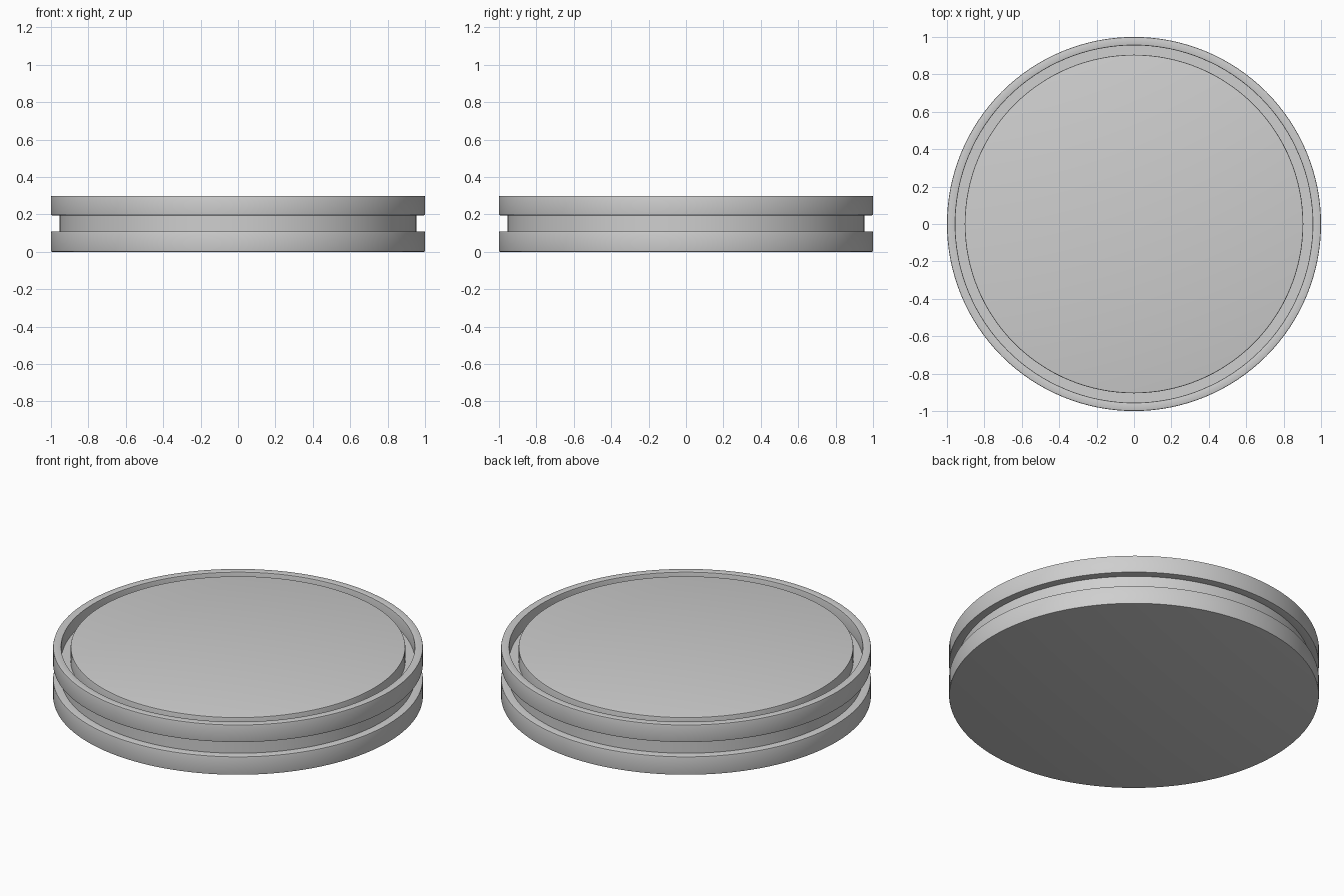
import bpy, bmesh, math

if "Cube" in bpy.data.objects:
    bpy.data.objects.remove(bpy.data.objects["Cube"])

SEG = 128

# One plain grey for the whole disc
grey = bpy.data.materials.new("light_grey")
grey.diffuse_color = (0.62, 0.62, 0.62, 1)
grey.use_nodes = True
grey.node_tree.nodes["Principled BSDF"].inputs["Base Color"].default_value = grey.diffuse_color

# Half profile (radius, height, bevel): side groove, raised rim, top groove, centre plate
B = 0.008
profile = [
    (1.0, 0.0, B), (1.0, 0.11, B), (0.955, 0.11, 0), (0.955, 0.195, 0),
    (1.0, 0.195, B), (1.0, 0.30, B), (0.955, 0.30, B), (0.955, 0.22, 0),
    (0.905, 0.22, 0), (0.905, 0.30, B),
]


def rounded(points):
    """Round marked corners with three points each."""
    out = []
    full = [(0, 0, 0)] + points + [(0, 0.30, 0)]
    for a, p, c in zip(full, full[1:], full[2:]):
        if not p[2]:
            out.append(p[:2])
            continue
        ends = []
        for q in (a, c):
            d = math.hypot(q[0] - p[0], q[1] - p[1])
            ends.append([p[i] + (q[i] - p[i]) * p[2] / d for i in (0, 1)])
        mid = [(ends[0][i] + ends[1][i]) * 0.207 + p[i] * 0.586 for i in (0, 1)]
        out += [ends[0], mid, ends[1]]
    return out


# Lathe the profile into rings and cap top and bottom
bm = bmesh.new()
rings = []
for r, z in rounded(profile):
    rings.append([bm.verts.new((r * math.cos(2 * math.pi * i / SEG),
                                r * math.sin(2 * math.pi * i / SEG), z))
                  for i in range(SEG)])
for lo, hi in zip(rings, rings[1:]):
    for i in range(SEG):
        j = (i + 1) % SEG
        bm.faces.new((lo[i], lo[j], hi[j], hi[i]))
bm.faces.new(rings[0][::-1])
bm.faces.new(rings[-1])
bmesh.ops.recalc_face_normals(bm, faces=bm.faces[:])

mesh = bpy.data.meshes.new("grooved_disc")
bm.to_mesh(mesh)
bm.free()
mesh.materials.append(grey)
disc = bpy.data.objects.new("grooved_disc", mesh)
bpy.context.collection.objects.link(disc)

# Smooth shading with sharp groove corners
bpy.context.view_layer.objects.active = disc
disc.select_set(True)
bpy.ops.object.shade_smooth_by_angle(angle=math.radians(50))
